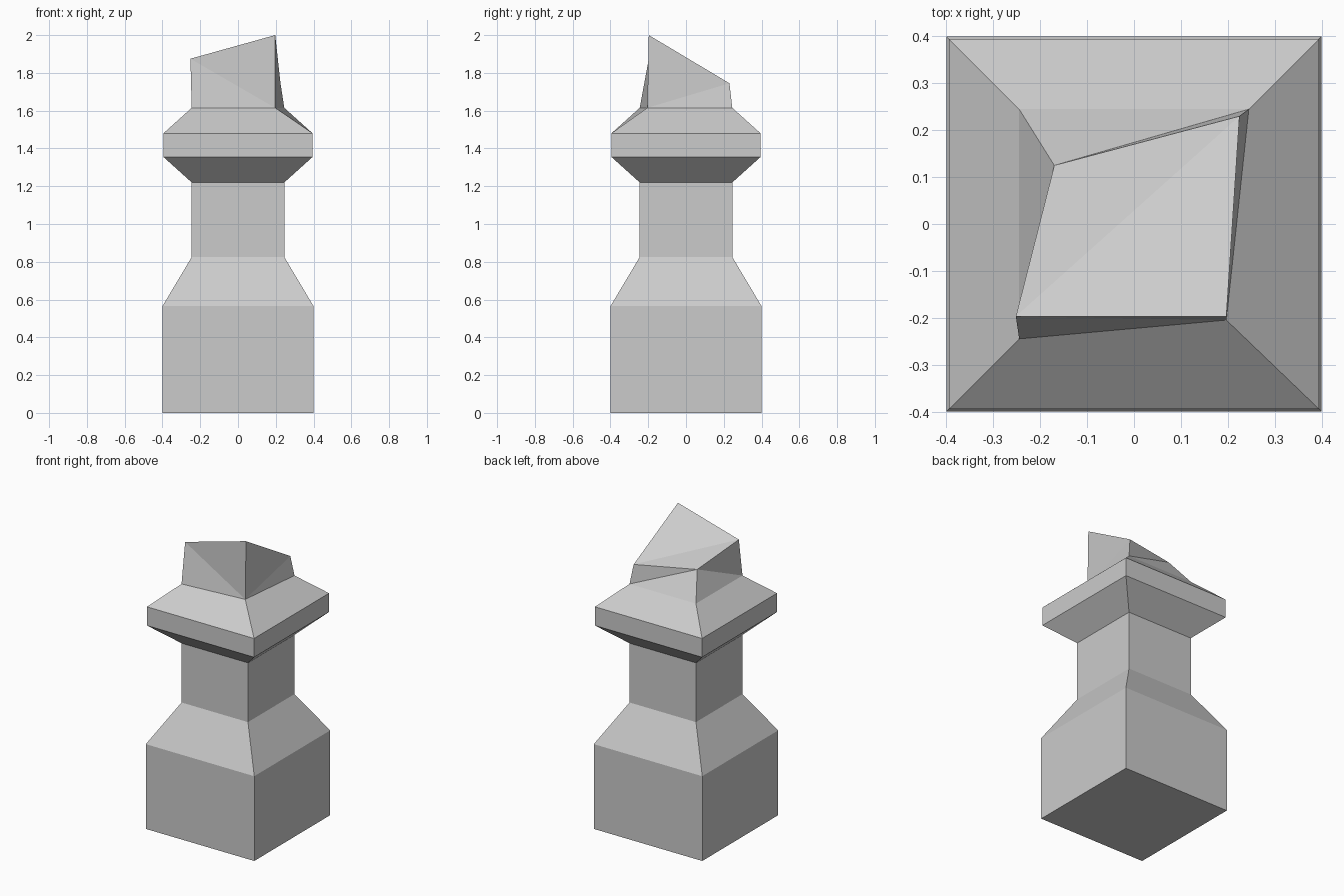
import bpy
import bmesh

cube = bpy.data.objects.get("Cube")
if cube:
    bpy.data.objects.remove(cube, do_unlink=True)

stone = bpy.data.materials.new("grey_stone")
stone.use_nodes = True
GREY = (0.6, 0.6, 0.6, 1)
stone.diffuse_color = GREY
stone.node_tree.nodes["Principled BSDF"].inputs["Base Color"].default_value = GREY


def square(half, z):
    """Corners counter-clockwise from front left of the picture plane."""
    return [(sx * half, sy * half, z) for sx, sy in ((-1, -1), (1, -1), (1, 1), (-1, 1))]


def finish(bm, name):
    bmesh.ops.recalc_face_normals(bm, faces=bm.faces)
    mesh = bpy.data.meshes.new(name)
    bm.to_mesh(mesh)
    bm.free()
    mesh.materials.append(stone)
    obj = bpy.data.objects.new(name, mesh)
    bpy.context.collection.objects.link(obj)
    return obj


def loft(name, rings):
    """Stack of four-cornered rings joined by flat sides, closed at both ends."""
    bm = bmesh.new()
    loops = [[bm.verts.new(p) for p in ring] for ring in rings]
    for low, high in zip(loops, loops[1:]):
        for i in range(4):
            j = (i + 1) % 4
            bm.faces.new((low[i], low[j], high[j], high[i]))
    bm.faces.new(loops[0][::-1])
    bm.faces.new(loops[-1])
    return finish(bm, name)


# The ring where the collar meets the broken stub, chipped at one corner
break_ring = square(0.245, 1.615)
break_ring[1] = (0.197, -0.205, 1.615)

# Plinth, shaft and collar in one continuous profile
profile = [(0.4, 0), (0.4, 0.565), (0.245, 0.825), (0.245, 1.22),
           (0.395, 1.355), (0.395, 1.48)]
loft("pillar", [square(h, z) for h, z in profile] + [break_ring])

# Jagged stub: each side is two facets, folded differently at each corner
broken_top = [(-0.252, -0.197, 1.875), (0.197, -0.197, 2.0),
              (0.225, 0.23, 1.745), (-0.17, 0.125, 1.777)]
bm = bmesh.new()
low = [bm.verts.new(p) for p in break_ring]
high = [bm.verts.new(p) for p in broken_top]
for i in range(4):
    j = (i + 1) % 4
    if i % 2 == 0:   # front and back fold from upper start/end to the opposite foot
        a, b = (i, j) if i == 0 else (j, i)
    else:
        a, b = (j, i) if i == 1 else (i, j)
    # fold runs from high[a] down to low[b]
    bm.faces.new((high[a], low[b], low[a]))
    bm.faces.new((high[a], high[b], low[b]))
bm.faces.new((high[0], high[1], high[2]))
bm.faces.new((high[0], high[2], high[3]))
bm.faces.new(low[::-1])
finish(bm, "broken_stub")
